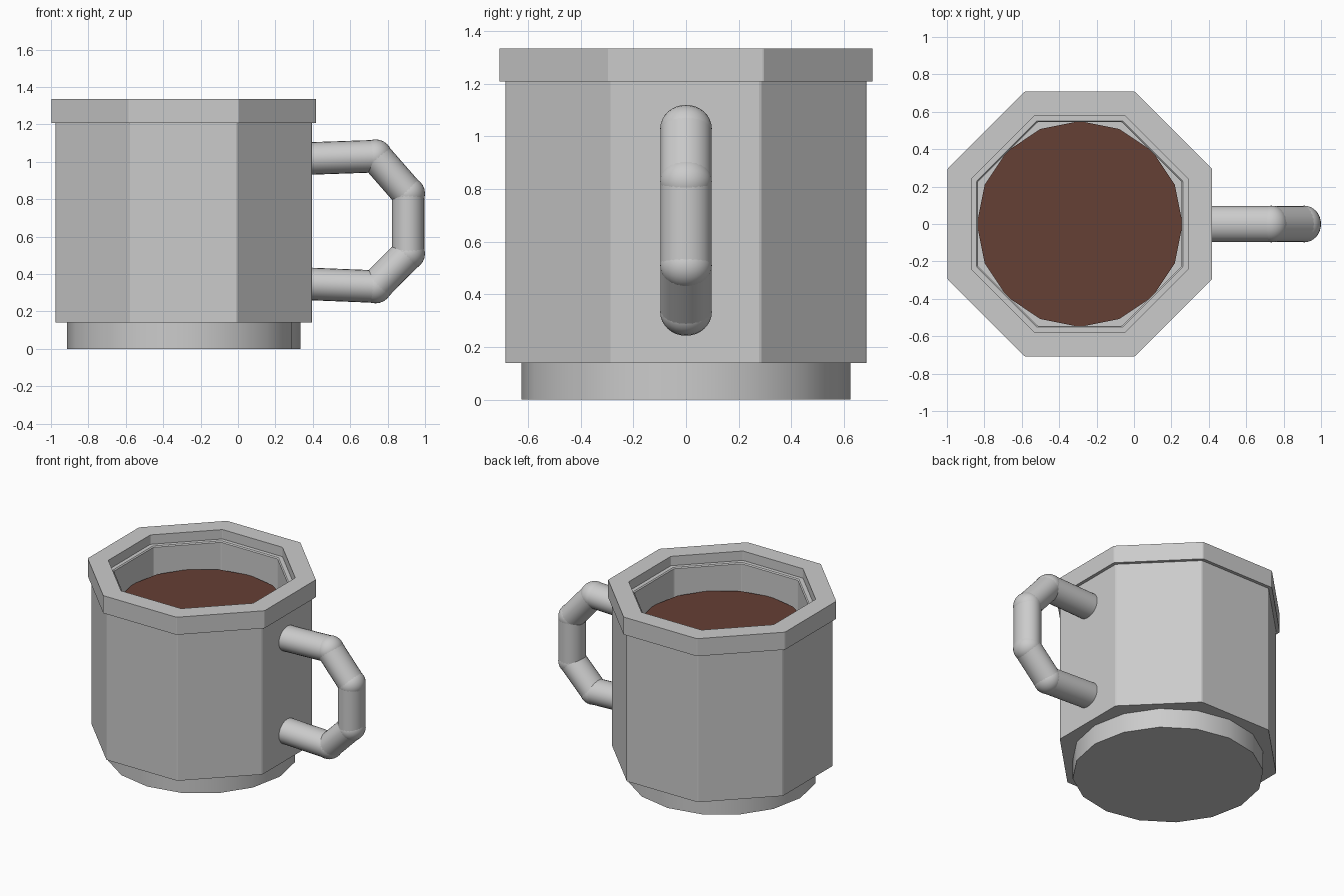
import bpy, bmesh
from math import pi, cos, sin, radians
from mathutils import Vector

if "Cube" in bpy.data.objects:
    bpy.data.objects.remove(bpy.data.objects["Cube"])

CX = -0.29  # cup axis


def add_object(name, bm):
    bmesh.ops.recalc_face_normals(bm, faces=bm.faces)
    mesh = bpy.data.meshes.new(name)
    bm.to_mesh(mesh)
    bm.free()
    obj = bpy.data.objects.new(name, mesh)
    bpy.context.collection.objects.link(obj)
    return obj


def octagon_loft(name, profile, chamfer, closed):
    """Loft (apothem, z) pairs as octagons with finely chamfered corners."""
    bm = bmesh.new()
    rings = []
    for apothem, z in profile:
        ring = []
        for k in range(8):
            for side in (-1, 1):
                r = apothem / cos(pi / 8 - chamfer)
                a = pi / 8 + k * pi / 4 + side * chamfer
                ring.append(bm.verts.new((CX + r * cos(a), r * sin(a), z)))
        rings.append(ring)
    pairs = list(zip(rings, rings[1:]))
    if closed:
        pairs.append((rings[-1], rings[0]))
    else:
        bm.faces.new(rings[0])
        bm.faces.new(rings[-1])
    for low, high in pairs:
        for i in range(16):
            j = (i + 1) % 16
            bm.faces.new((low[i], low[j], high[j], high[i]))
    return add_object(name, bm)


def disc(name, radius, z0, z1):
    """Sixteen-sided cylinder on the cup axis."""
    bpy.ops.mesh.primitive_cylinder_add(vertices=16, radius=radius, depth=z1 - z0,
                                        location=(CX, 0, (z0 + z1) / 2),
                                        rotation=(0, 0, pi / 2))
    bpy.context.object.name = name
    return bpy.context.object


def smooth(obj, angle):
    bpy.ops.object.select_all(action='DESELECT')
    obj.select_set(True)
    bpy.context.view_layer.objects.active = obj
    bpy.ops.object.shade_smooth_by_angle(angle=radians(angle))


# Hollow octagonal body and overhanging rim
octagon_loft("cup_body", [(0.685, 0.14), (0.685, 1.26), (0.678, 1.267), (0.552, 1.267),
                          (0.545, 1.26), (0.545, 0.22)], 0.007, False)
octagon_loft("cup_rim", [(0.708, 1.208), (0.708, 1.335), (0.58, 1.335), (0.58, 1.208)],
             0.004, True)

# Round foot
smooth(disc("cup_foot", 0.625, 0, 0.142), 30)

# Drink
drink = disc("drink", 0.55, 0.21, 1.08)
mat = bpy.data.materials.new("brown_drink")
mat.diffuse_color = (0.13, 0.05, 0.035, 1)
mat.use_nodes = True
mat.node_tree.nodes["Principled BSDF"].inputs["Base Color"].default_value = mat.diffuse_color
drink.data.materials.append(mat)

# Handle: slightly oval tubes with rounded joints
path = [(0.36, 1.017), (0.735, 1.03), (0.91, 0.83),
        (0.91, 0.51), (0.735, 0.333), (0.36, 0.348)]
R, RY = 0.087, 0.097
points = [Vector((x, 0, z)) for x, z in path]
for n, (p, q) in enumerate(zip(points, points[1:])):
    d = q - p
    bpy.ops.mesh.primitive_cylinder_add(vertices=24, radius=1, depth=d.length,
                                        location=(p + q) / 2)
    tube = bpy.context.object
    tube.name = f"handle_tube_{n + 1}"
    tube.scale = (R, RY, 1)
    tube.rotation_euler = (0, d.to_track_quat('Z', 'Y').to_euler().y, 0)
    # Rotation purely about y keeps the oval's long axis along y
    from_z = Vector((0, 0, 1)).angle(d)
    tube.rotation_euler.y = from_z if d.x >= 0 else -from_z
    smooth(tube, 40)
for n, p in enumerate(points[1:-1]):
    bpy.ops.mesh.primitive_uv_sphere_add(segments=24, ring_count=16, radius=1,
                                         location=p, rotation=(pi / 2, 0, 0))
    joint = bpy.context.object
    joint.name = f"handle_joint_{n + 1}"
    joint.scale = (0.09, 0.09, 0.098)
    smooth(joint, 60)
